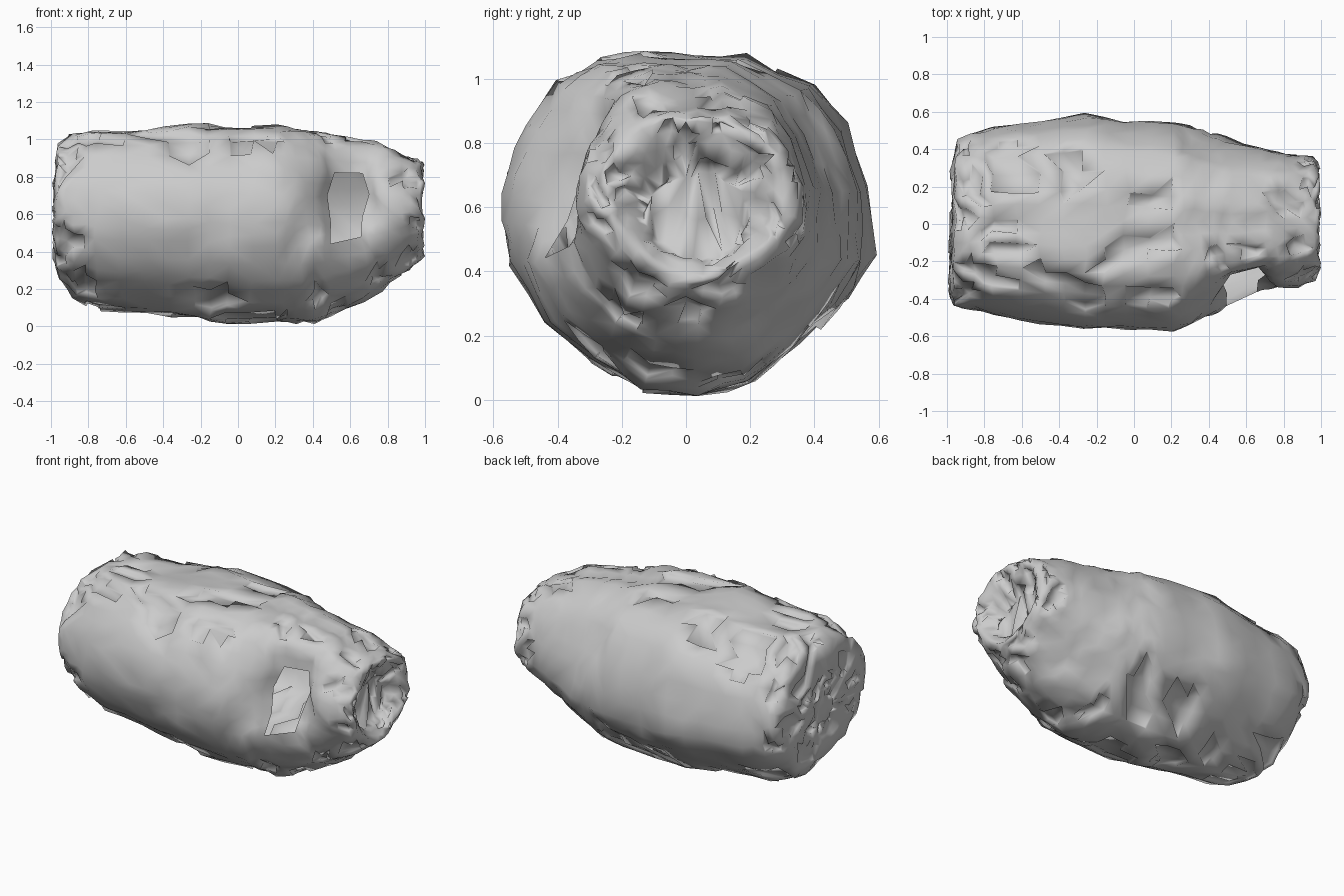
import bpy, bmesh, random
from math import exp
from mathutils import Vector

if "Cube" in bpy.data.objects:
    bpy.data.objects.remove(bpy.data.objects["Cube"])

rng = random.Random(7)

# Cross-section outline in the y-z plane (a lumpy, slightly faceted round)
PROFILE = [(-.58, .56), (-.565, .72), (-.50, .86), (-.40, 1.0), (-.28, 1.07), (-.13, 1.09),
           (.02, 1.075), (.18, 1.08), (.40, .98), (.50, .85), (.57, .66), (.58, .43),
           (.50, .29), (.37, .16), (.22, .04), (.05, 0), (-.14, .02), (-.30, .12),
           (-.44, .24), (-.55, .43)]
UNIT = [(y / .58, (z - .545) / .545) for y, z in PROFILE]
N = len(UNIT)

# Stations along the length: x, ymin, ymax, zmin, zmax
STATIONS = [(-.99, -.36, .33, .36, .80), (-.965, -.44, .45, .25, .97),
            (-.88, -.46, .485, .15, 1.03), (-.75, -.49, .52, .09, 1.05),
            (-.5, -.54, .55, .07, 1.055), (-.25, -.56, .58, .04, 1.085),
            (-.05, -.57, .56, .0, 1.075), (.2, -.575, .54, .02, 1.07),
            (.32, -.54, .52, .02, 1.055), (.42, -.51, .49, .025, 1.04),
            (.50, -.48, .46, .06, 1.03), (.68, -.42, .41, .14, 1.0),
            (.76, -.38, .385, .18, .98), (.88, -.34, .37, .28, .92),
            (.96, -.30, .36, .34, .89), (.99, -.25, .31, .38, .87)]
NOTCH = 10          # station where the notch opening starts


def dent(x, y, z):
    """Scooped notch on the front right flank and a shallow one at the back right."""
    if y < -.1 and z > .42:
        y += .15 * exp(-((x - .58) / .17) ** 4 - ((z - .73) / .24) ** 4)
    elif y > .1:
        y -= .05 * exp(-((x - .5) / .2) ** 2 - ((z - .85) / .2) ** 4)
    return y


bm = bmesh.new()


def ring(x, y0, y1, z0, z1):
    verts = []
    cy, cz = (y0 + y1) / 2, (z0 + z1) / 2
    for u, v in UNIT:
        k = 1 + rng.uniform(-.015, .015)
        y, z = cy + u * (y1 - y0) / 2 * k, cz + v * (z1 - z0) / 2 * k
        shift = rng.uniform(-.008, .008) if abs(x) > .9 else rng.uniform(-.025, .025)
        if x < -.9:
            shift += .03 * (y + .3)      # left end leans
        verts.append(bm.verts.new((x + shift, dent(x, y, z), z)))
    return verts


# Main stone: rough left cap, hollowed right end
left = [ring(-.975, -.10, .10, .48, .66), ring(-.985, -.24, .22, .42, .74)]
right = [ring(.955, -.19, .26, .42, .80), ring(.90, -.13, .20, .44, .70)]
body = [ring(*s) for s in STATIONS]
rings = left + body + right
for r, (a, b) in enumerate(zip(rings, rings[1:])):
    for i in range(N):
        # open window in the notch
        if r == NOTCH + len(left) and i in (N - 1, 0, 1):
            continue
        j = (i + 1) % N
        bm.faces.new((a[i], a[j], b[j], b[i]))
bm.faces.new(rings[0])
bm.faces.new(rings[-1])
bmesh.ops.recalc_face_normals(bm, faces=bm.faces[:])
bmesh.ops.triangulate(bm, faces=bm.faces[:])

# Finer, irregular facets
bmesh.ops.subdivide_edges(bm, edges=bm.edges[:], cuts=1, use_grid_fill=True)
bmesh.ops.triangulate(bm, faces=bm.faces[:])
bm.normal_update()
for v in bm.verts:
    if not v.is_boundary:
        v.co += Vector([rng.uniform(-.010, .010) for _ in range(3)]) * .8

# Chipped, jagged patches on the top, underside and ends
bm.normal_update()
used, patches = set(), []
candidates = [f for f in bm.faces if abs(f.normal.z) > .62 or abs(f.calc_center_median().x) > .88]
rng.shuffle(candidates)
for seed in candidates[:110]:
    if seed in used:
        continue
    patch, size = [seed], rng.randint(4, 16)
    for _ in range(size * 3):
        f = rng.choice(patch)
        near = [g for e in f.edges for g in e.link_faces
                if g not in patch and g not in used and not any(q.is_boundary for q in g.verts)]
        if near and len(patch) < size:
            patch.append(rng.choice(near))
    # keep a border of untouched faces around each patch
    for f in patch:
        for v in f.verts:
            used.update(v.link_faces)
    patches.append(patch)
for patch in patches:
    bmesh.ops.inset_region(bm, faces=patch, thickness=.006, depth=-.016, use_even_offset=False)

for v in bm.verts:
    v.co.x = max(-1, min(1, v.co.x))
    v.co.z = max(0, v.co.z)
me = bpy.data.meshes.new("stone_body")
bm.to_mesh(me)
bm.free()
for p in me.polygons:
    p.use_smooth = True
stone = bpy.data.objects.new("stone_body", me)
bpy.context.collection.objects.link(stone)
